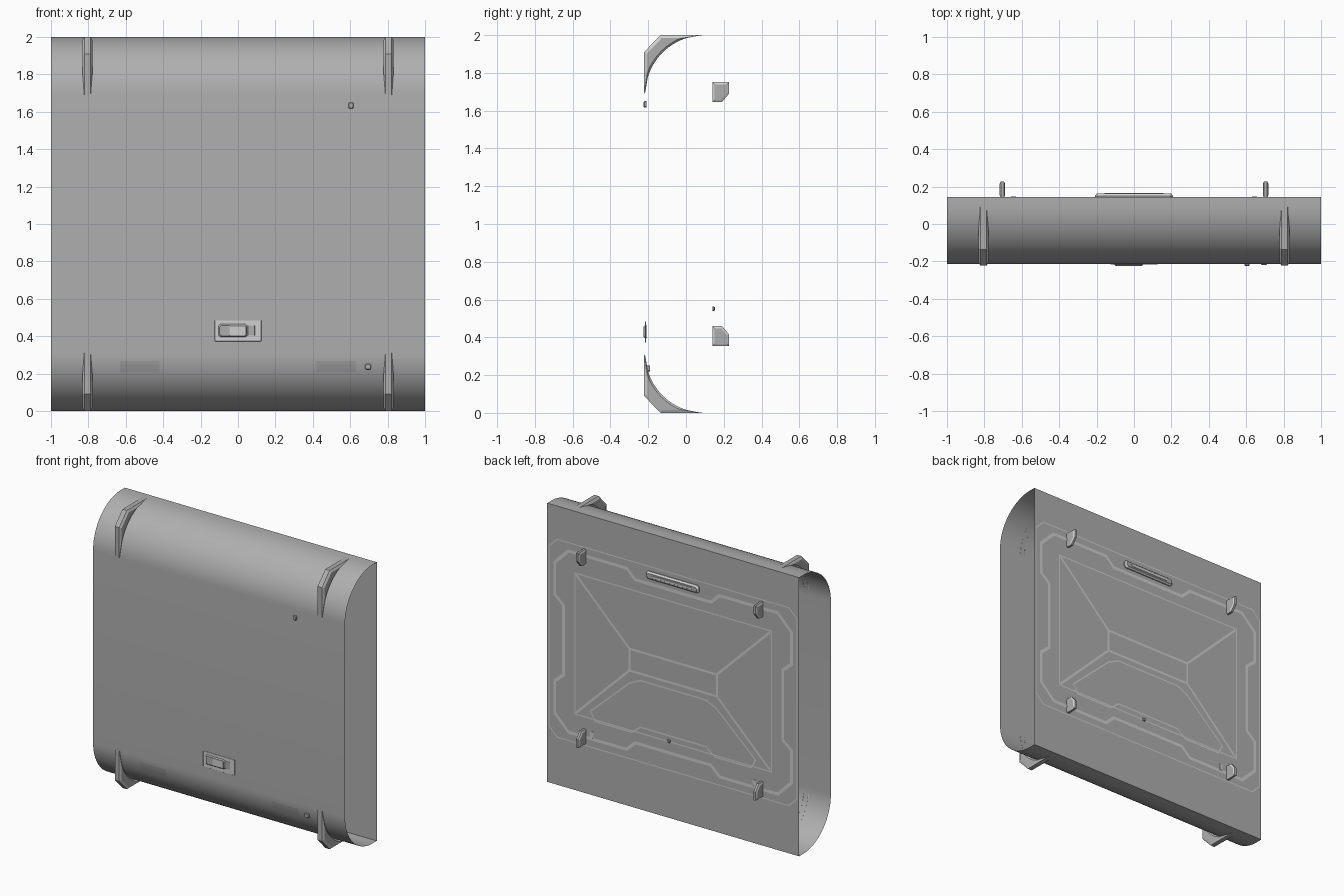
import bpy, bmesh, math
from mathutils import Vector

if "Cube" in bpy.data.objects:
    bpy.data.objects.remove(bpy.data.objects["Cube"])

def mat(name, v):
    m = bpy.data.materials.new(name)
    m.diffuse_color = (v, v, v, 1)
    m.use_nodes = True
    m.node_tree.nodes["Principled BSDF"].inputs["Base Color"].default_value = m.diffuse_color
    return m

SHELL = mat("panel grey", 0.43)
LIGHT = mat("light grey", 0.63)
MID = mat("mid grey", 0.42)
DARK = mat("dark grey", 0.36)
BACK, FRONT, ZC, R, AY, AZ = 0.145, -0.215, 1.0525, 0.315, 0.10, 0.31

def finish(name, bm, mats):
    me = bpy.data.meshes.new(name)
    bm.to_mesh(me)
    bm.free()
    for m in mats:
        me.materials.append(m)
    ob = bpy.data.objects.new(name, me)
    bpy.context.collection.objects.link(ob)
    return ob

def loft(name, loops, mats, ring_mats=None, caps=True):
    """Skin closed loops of equal length; ring_mats gives each ring's colour."""
    bm = bmesh.new()
    vs = [[bm.verts.new(p) for p in loop] for loop in loops]
    n = len(vs[0])
    for k in range(len(vs) - 1):
        for i in range(n):
            j = (i + 1) % n
            f = bm.faces.new((vs[k][i], vs[k][j], vs[k + 1][j], vs[k + 1][i]))
            f.material_index = ring_mats[k] if ring_mats else 0
    if caps:
        bm.faces.new(vs[0])
        bm.faces.new(vs[-1])
    bmesh.ops.recalc_face_normals(bm, faces=bm.faces)
    return finish(name, bm, mats)

def prism(name, x, outer, inner, w, wi, mats):
    """Chamfered slab in the y-z plane, with a light rim."""
    loops = [[(x + d, y, z) for y, z in pts]
             for d, pts in ((-w, inner), (-wi, outer), (wi, outer), (w, inner))]
    return loft(name, loops, mats, (1, 0, 1))

def block(name, x0, x1, z0, z1, ya, yb, c, mats):
    """Box standing on a y plane, chamfered by c towards yb."""
    def ring(y, d):
        a, b, e, f = x0 + d, x1 - d, z0 + d, z1 - d
        k = c
        return [(a + k, y, e), (b - k, y, e), (b, y, e + k), (b, y, f - k),
                (b - k, y, f), (a + k, y, f), (a, y, f - k), (a, y, e + k)]
    s = math.copysign(min(c, abs(yb - ya) * 0.6), yb - ya)
    return loft(name, [ring(ya, 0), ring(yb - s, 0), ring(yb, c * 0.8)], mats, (0, len(mats) - 1))

def arc(r, a0, a1, n):
    """Lower front curve, from a0 to a1 degrees (0 = front, 90 = underside)."""
    out = []
    for i in range(n + 1):
        a = math.radians(a0 + (a1 - a0) * i / n)
        out.append((AY - r * math.cos(a), AZ - r * math.sin(a) * AZ / 0.315))
    return out

def flip(pts, c=1.0):
    return [(y, 2 * c - z) for y, z in pts]

# Panel shell: open at both ends, rounded front edges
low = arc(R, 0, 90, 20)
profile = [(BACK, 2)] + flip(low)[::-1] + low + [(BACK, 0)]
shell = loft("panel_shell", [[(x, y, z) for y, z in profile] for x in (-1, 1)], [SHELL], caps=False)
bpy.context.view_layer.objects.active = shell
shell.select_set(True)
bpy.ops.object.shade_smooth_by_angle(angle=math.radians(30))

# Corner brackets hugging the rounded edges
outer = [(0.09, 0.0), (-0.135, 0.0), (-0.222, 0.09), (-0.222, 0.31)] + arc(R, 2, 86, 14)
inner = [(-0.02, 0.016), (-0.128, 0.016), (-0.206, 0.097), (-0.206, 0.20)] + arc(R + 0.01, 22, 66, 14)
for side, x in (("left", -0.805), ("right", 0.805)):
    prism("lower_bracket_" + side, x, outer, inner, 0.026, 0.017, [MID, LIGHT])
    prism("upper_bracket_" + side, x, flip(outer), flip(inner), 0.026, 0.017, [MID, LIGHT])

# Back hooks
ho = [(0.14, 0.354), (0.14, 0.46), (0.19, 0.46), (0.228, 0.415), (0.228, 0.354)]
hi = [(0.152, 0.366), (0.152, 0.448), (0.185, 0.448), (0.216, 0.411), (0.216, 0.366)]
for side, x in (("left", -0.704), ("right", 0.704)):
    prism("lower_hook_" + side, x, ho, hi, 0.014, 0.008, [MID, LIGHT])
    prism("upper_hook_" + side, x, flip(ho, ZC), flip(hi, ZC), 0.014, 0.008, [MID, LIGHT])

# Painted lines on the back
def ribbon(name, pts, w, closed=True, m=LIGHT, y=BACK + 0.0015):
    bm = bmesh.new()
    P = [Vector(p) for p in pts]
    n = len(P)
    pairs = []
    for i, p in enumerate(P):
        a = (p - P[i - 1]).normalized() if closed or i > 0 else None
        b = (P[(i + 1) % n] - p).normalized() if closed or i < n - 1 else a
        a = a or b
        na, nb = Vector((-a.y, a.x)), Vector((-b.y, b.x))
        o = (na + nb).normalized()
        o *= w / 2 / max(0.4, o.dot(na))
        pairs.append([bm.verts.new((q.x, y, q.y)) for q in (p - o, p + o)])
    for i in range(n if closed else n - 1):
        a, b = pairs[i], pairs[(i + 1) % n]
        bm.faces.new((a[0], b[0], b[1], a[1]))
    bm.normal_update()
    bmesh.ops.reverse_faces(bm, faces=[f for f in bm.faces if f.normal.y < 0])
    return finish(name, bm, [m])

def quad_sym(q):
    """Repeat a quarter outline around the back's centre."""
    out = []
    for sx, sz, rev in ((1, 1, 0), (1, -1, 1), (-1, -1, 0), (-1, 1, 1)):
        s = [(sx * x, ZC + sz * z) for x, z in q]
        out += s[::-1] if rev else s
    return out

ribbon("stepped_frame_line", quad_sym([(0.30, 0.585), (0.37, 0.65), (0.83, 0.65),
                                       (0.94, 0.54), (0.94, 0.31), (0.87, 0.25)]), 0.022)
ribbon("outer_frame_line", quad_sym([(0.92, 0.71), (0.985, 0.645)]), 0.008)
ribbon("large_rectangle_line", quad_sym([(0.78, 0.505)]), 0.009)
ribbon("small_rectangle_line", quad_sym([(0.347, 0.078)]), 0.016)
for sx in (-1, 1):
    for sz in (-1, 1):
        ribbon("diagonal_line", [(sx * 0.347, ZC - 0.022 + sz * 0.078 + 0.022),
                                 (sx * 0.77, ZC + sz * 0.495)], 0.016, False)
half = [(0.26, 0.925), (0.345, 0.885), (0.655, 0.60), (0.62, 0.535), (0.33, 0.535), (0.26, 0.59)]
ribbon("floor_outline", half + [(-x, z) for x, z in half[::-1]], 0.010)

# Back handle, knob and small marks
block("back_handle", -0.208, 0.208, 1.675, 1.73, 0.14, 0.163, 0.012, [MID, LIGHT])
block("handle_strip", -0.16, 0.16, 1.693, 1.712, 0.16, 0.165, 0.003, [LIGHT])
block("back_knob", 0.022, 0.048, 0.54, 0.563, 0.14, 0.153, 0.005, [DARK])
for x in (-0.645, 0.645):
    block("back_mark", x - 0.013, x + 0.013, 0.41, 0.455, 0.144, 0.1475, 0.001, [LIGHT])

# Front latch on a light plate
block("latch_plate", -0.125, 0.125, 0.373, 0.484, -0.213, -0.2165, 0.001, [LIGHT])
block("latch_slot", 0.052, 0.09, 0.403, 0.458, -0.215, -0.2175, 0.001, [MID])
block("latch_slider", -0.105, 0.05, 0.395, 0.465, -0.21, -0.224, 0.009, [MID])
block("latch_grip", -0.045, 0.04, 0.404, 0.456, -0.222, -0.2255, 0.001, [LIGHT])

# Front buttons
block("upper_button", 0.59, 0.618, 1.617, 1.65, -0.21, -0.225, 0.005, [MID])
block("lower_button", 0.679, 0.712, 0.22, 0.252, -0.19, -0.219, 0.005, [MID])

# Dark vents following the lower curve
for side, x0 in (("left", -0.63), ("right", 0.42)):
    band = arc(R + 0.002, 8, 19, 4)
    bm = bmesh.new()
    cols = [[bm.verts.new((x, y, z)) for x in (x0, x0 + 0.21)] for y, z in band]
    for a, b in zip(cols, cols[1:]):
        bm.faces.new((a[0], b[0], b[1], a[1]))
    finish("vent_" + side, bm, [DARK])
